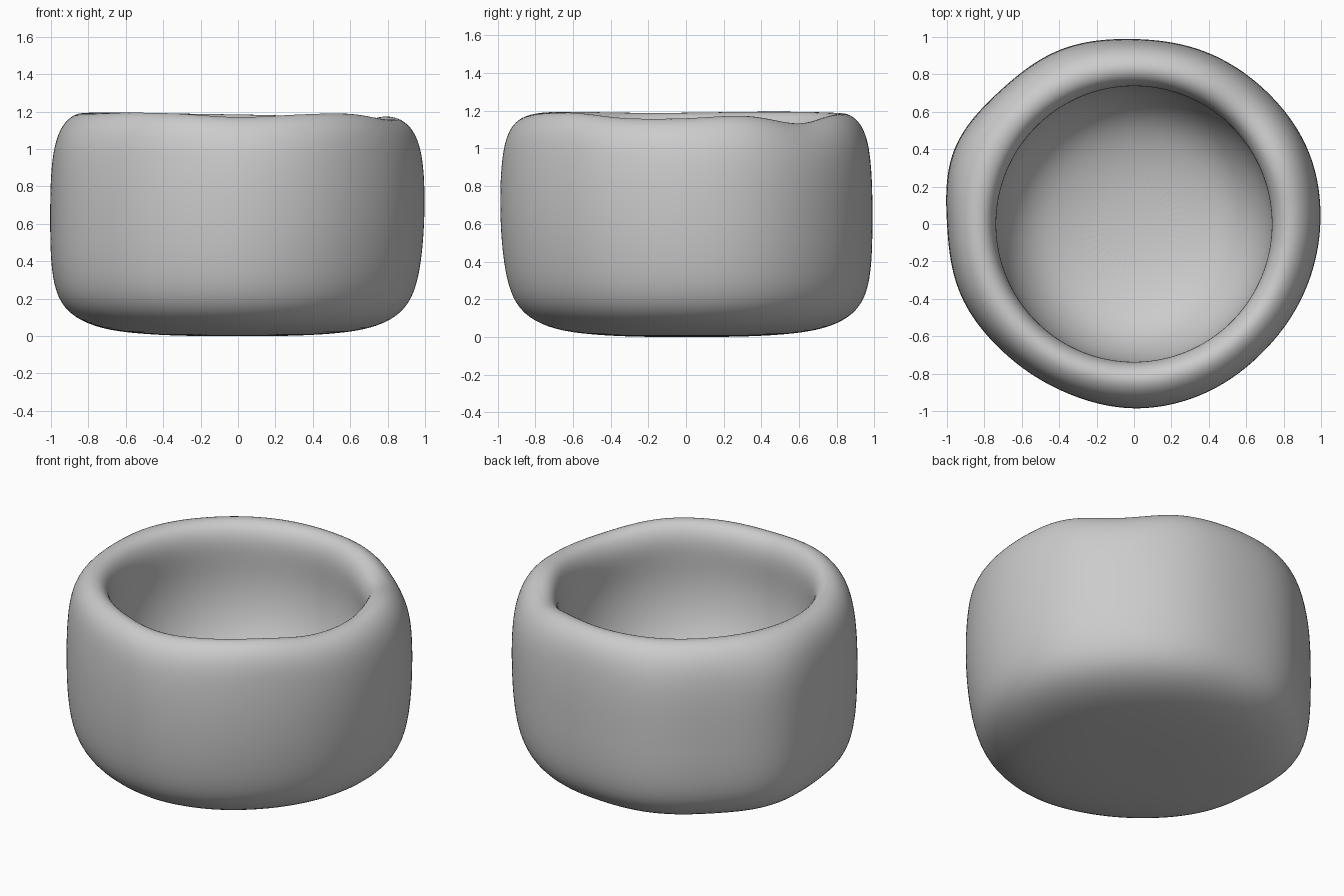
import bpy, bmesh, math

if "Cube" in bpy.data.objects:
    bpy.data.objects.remove(bpy.data.objects["Cube"], do_unlink=True)

SEGMENTS = 48
# Hand-formed irregularity, sampled at even steps around the pot from +x
WALL = [1.0, 1.015, 1.005, 1.0, .99, 1.015, 1.01, 1.045,
        1.0, 1.005, .98, .975, .99, .985, .975, .985]
RIM = [-.03, -.015, -.06, -.015, -.005, 0, .005, .005,
       0, 0, .005, 0, -.02, -.005, 0, -.03]
# Cross-section from the base centre, up the wall, over the rim, to the floor
OUTER = [(.3, 0), (.58, .015), (.76, .05), (.89, .12), (.96, .23), (.99, .4),
         (1.0, .6), (1.0, .8), (.99, .95), (.97, 1.06), (.93, 1.145), (.86, 1.197)]
INNER = [(.79, 1.185), (.75, 1.13), (.735, 1.05), (.745, .92), (.745, .78),
         (.71, .6), (.62, .43), (.48, .32), (.25, .255)]


def around(values, angle):
    """Smooth periodic interpolation of the samples."""
    n = len(values)
    t = angle / math.tau * n
    i, f = int(t), t - int(t)
    a, b, c, d = (values[(i + k) % n] for k in (-1, 0, 1, 2))
    return b + .5 * f * (c - a + f * (2*a - 5*b + 4*c - d + f * (3*(b - c) + d - a)))


def smooth(low, high, x):
    t = max(0, min(1, (x - low) / (high - low)))
    return t * t * (3 - 2 * t)


def place(r, z, angle, outside):
    if outside:
        wobble = around(WALL, angle) - 1
        taper = .022 * math.cos(angle + math.pi / 4) * (1 - smooth(.1, .7, z))
        r *= 1 + wobble * (1 - .6 * smooth(.95, 1.2, z)) - taper
    z += around(RIM, angle) * smooth(.75, 1.12, z)
    return r * math.cos(angle), r * math.sin(angle), z


# Pot body: lathed rings joined with quads
bm = bmesh.new()
rings = []
for profile, outside in ((OUTER, True), (INNER, False)):
    for r, z in profile:
        rings.append([bm.verts.new(place(r, z, math.tau * s / SEGMENTS, outside))
                      for s in range(SEGMENTS)])
for low, high in zip(rings, rings[1:]):
    for s in range(SEGMENTS):
        e = (s + 1) % SEGMENTS
        bm.faces.new((low[s], low[e], high[e], high[s]))

# Base and inner floor
for ring, z in ((rings[0], 0), (rings[-1], .24)):
    centre = bm.verts.new((0, 0, z))
    for s in range(SEGMENTS):
        bm.faces.new((ring[s], ring[(s + 1) % SEGMENTS], centre))
bmesh.ops.recalc_face_normals(bm, faces=bm.faces[:])
for face in bm.faces:
    face.smooth = True

mesh = bpy.data.meshes.new("round_pot")
bm.to_mesh(mesh)
bm.free()
pot = bpy.data.objects.new("round_pot", mesh)
bpy.context.collection.objects.link(pot)
subsurf = pot.modifiers.new("smooth_clay", "SUBSURF")
subsurf.levels = subsurf.render_levels = 2

# Plain grey clay
clay = bpy.data.materials.new("grey_clay")
clay.use_nodes = True
clay.diffuse_color = (.6, .6, .6, 1)
clay.node_tree.nodes["Principled BSDF"].inputs["Base Color"].default_value = (.6, .6, .6, 1)
mesh.materials.append(clay)
